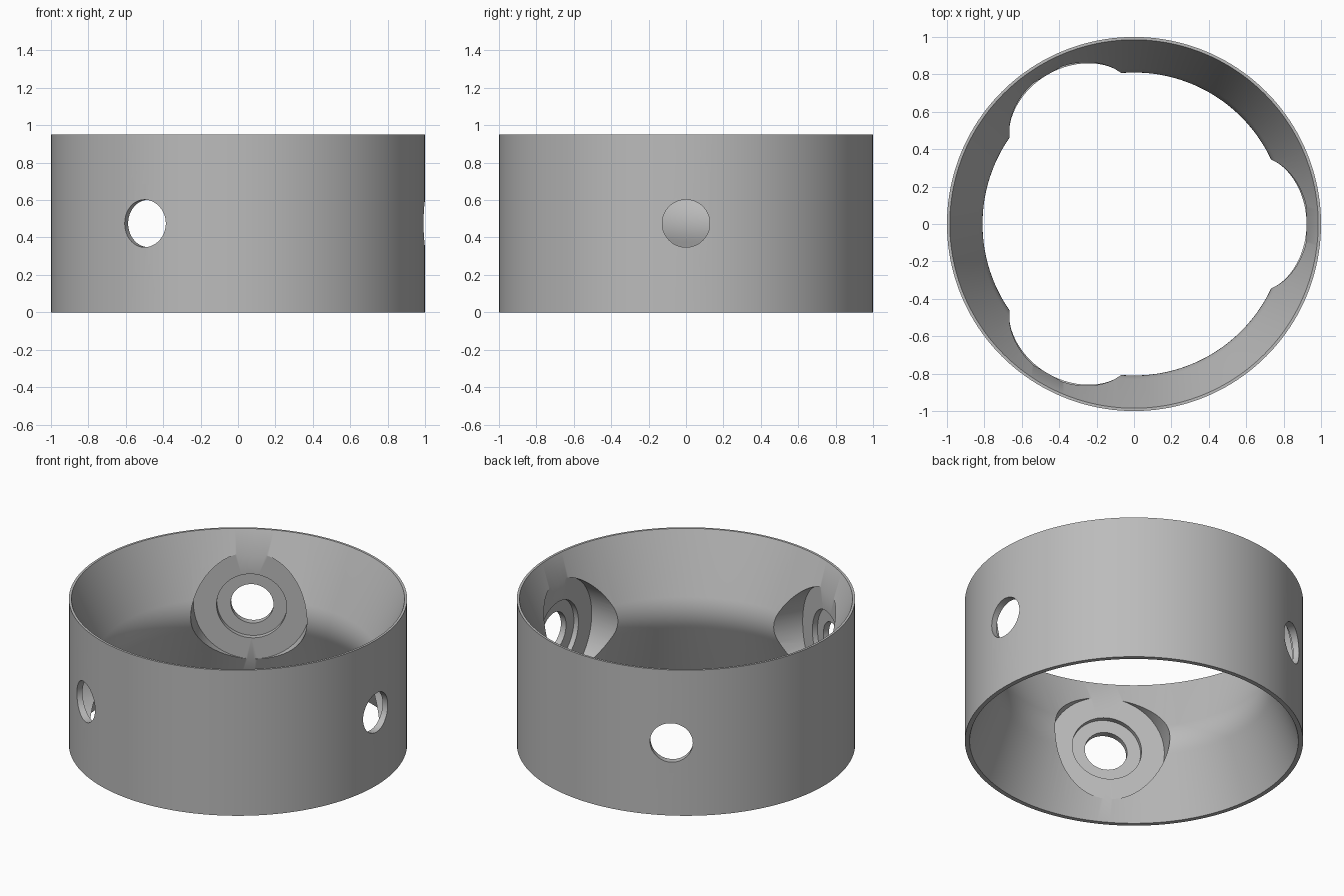
import bpy, bmesh, math
from mathutils import Matrix

cube = bpy.data.objects.get("Cube")
if cube:
    bpy.data.objects.remove(cube, do_unlink=True)

HEIGHT = 0.95
MID = HEIGHT / 2

grey = bpy.data.materials.new("plain grey")
grey.use_nodes = True
grey.diffuse_color = (0.5, 0.5, 0.5, 1)
grey.node_tree.nodes["Principled BSDF"].inputs["Base Color"].default_value = (0.5, 0.5, 0.5, 1)


def lathe(name, profile, segments, closed):
    """Revolve (radius, height) points about z; open profiles end on the axis."""
    bm = bmesh.new()
    verts = [bm.verts.new((r, 0, z)) for r, z in profile]
    edges = [bm.edges.new(pair) for pair in zip(verts, verts[1:])]
    if closed:
        edges.append(bm.edges.new((verts[-1], verts[0])))
    bmesh.ops.spin(bm, geom=verts + edges, cent=(0, 0, 0), axis=(0, 0, 1),
                   angle=math.tau, steps=segments, use_merge=True)
    bmesh.ops.remove_doubles(bm, verts=bm.verts, dist=1e-5)
    bmesh.ops.recalc_face_normals(bm, faces=bm.faces)
    mesh = bpy.data.meshes.new(name)
    bm.to_mesh(mesh)
    bm.free()
    obj = bpy.data.objects.new(name, mesh)
    bpy.context.collection.objects.link(obj)
    mesh.materials.append(grey)
    return obj


# Ring wall: straight outside, inside tapering to a rounded waist
waist, blend = 0.81, 0.1
inner = []
for i in range(13):
    t = -blend + 2 * blend * i / 12
    inner.append((waist + 0.2 * t * t / blend, MID + t))
ring_profile = [(1, HEIGHT), (1, 0), (0.972, 0)] + inner + [(0.985, HEIGHT)]
ring = lathe("ring", ring_profile, 160, True)

# Three stepped pockets with a through hole, evenly spaced
pocket_profile = [(0, 0.5), (0.345, 0.5), (0.345, 0.922), (0.208, 0.922),
                  (0.208, 0.955), (0.127, 0.955), (0.127, 1.1), (0, 1.1)]
bpy.context.view_layer.objects.active = ring
for i in range(3):
    cutter = lathe("pocket_cutter", pocket_profile, 64, False)
    cutter.hide_render = True
    cutter.data.transform(Matrix.Translation((0, 0, MID))
                          @ Matrix.Rotation(math.tau * i / 3, 4, 'Z')
                          @ Matrix.Rotation(math.pi / 2, 4, 'Y'))
    mod = ring.modifiers.new("pocket", 'BOOLEAN')
    mod.operation = 'DIFFERENCE'
    mod.solver = 'EXACT'
    mod.object = cutter
    bpy.ops.object.modifier_apply(modifier=mod.name)
    bpy.data.objects.remove(cutter, do_unlink=True)

# Smooth shading with crisp rims and pocket edges
bpy.ops.object.select_all(action='DESELECT')
ring.select_set(True)
bpy.ops.object.shade_smooth_by_angle(angle=math.radians(25))
